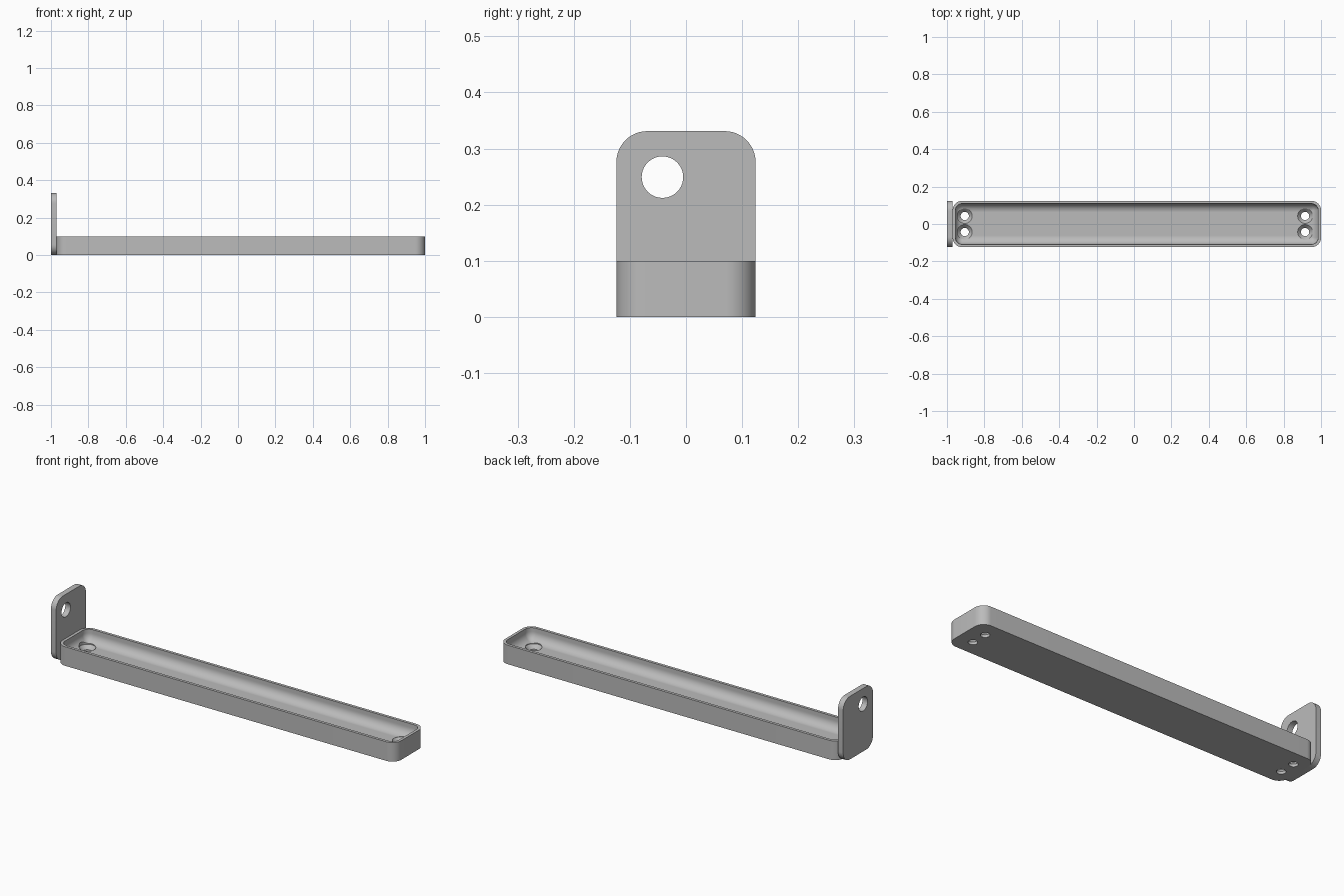
import bpy, bmesh, math
from mathutils import Matrix

if "Cube" in bpy.data.objects:
    bpy.data.objects.remove(bpy.data.objects["Cube"])

grey = bpy.data.materials.new("light_grey")
grey.diffuse_color = (0.5, 0.5, 0.5, 1)
grey.use_nodes = True
grey.node_tree.nodes["Principled BSDF"].inputs["Base Color"].default_value = grey.diffuse_color


def make_object(name, bm, material=True):
    bmesh.ops.recalc_face_normals(bm, faces=bm.faces[:])
    mesh = bpy.data.meshes.new(name)
    bm.to_mesh(mesh)
    bm.free()
    obj = bpy.data.objects.new(name, mesh)
    bpy.context.collection.objects.link(obj)
    if material:
        mesh.materials.append(grey)
    return obj


def rounded_rect(half_u, half_v, radius, steps=12):
    pts = []
    for i, (su, sv) in enumerate([(1, 1), (-1, 1), (-1, -1), (1, -1)]):
        for k in range(steps + 1):
            a = (i + k / steps) * math.pi / 2
            pts.append((su * (half_u - radius) + radius * math.cos(a),
                        sv * (half_v - radius) + radius * math.sin(a)))
    return pts


def loft(name, loops, material=True):
    """Skin a stack of equal-length closed loops and cap both ends."""
    bm = bmesh.new()
    rings = [[bm.verts.new(p) for p in loop] for loop in loops]
    n = len(rings[0])
    for a, b in zip(rings, rings[1:]):
        for i in range(n):
            bm.faces.new((a[i], a[(i + 1) % n], b[(i + 1) % n], b[i]))
    bm.faces.new(rings[0][::-1])
    bm.faces.new(rings[-1])
    return make_object(name, bm, material)


def round_cutter(name, profile, matrix):
    """Revolved cutter from (radius, height) pairs."""
    n = 40
    loops = [[matrix @ Matrix.Translation((r * math.cos(2 * math.pi * i / n),
                                           r * math.sin(2 * math.pi * i / n), h)).translation
              for i in range(n)] for r, h in profile]
    return loft(name, loops, False)


def cut(target, cutters):
    bpy.context.view_layer.objects.active = target
    for c in cutters:
        m = target.modifiers.new("cut", 'BOOLEAN')
        m.object = c
        m.operation = 'DIFFERENCE'
        m.solver = 'EXACT'
        bpy.ops.object.modifier_apply(modifier=m.name)
        bpy.data.objects.remove(c)


def smooth(obj):
    bpy.ops.object.select_all(action='DESELECT')
    obj.select_set(True)
    bpy.context.view_layer.objects.active = obj
    bpy.ops.object.shade_smooth_by_angle(angle=math.radians(25))


# tray: outer wall, flat rim, inner wall and a rounded transition to the floor
HX, HY, CX = 0.985, 0.124, 0.015
FLOOR, WALL, FILLET, CORNER = 0.035, 0.015, 0.045, 0.052
section = [(0, 0), (0, 0.1), (WALL, 0.1)]
for k in range(11):
    a = k / 10 * math.pi / 2
    section.append((WALL + FILLET * (1 - math.cos(a)), FLOOR + FILLET * (1 - math.sin(a))))
loops = []
for inset, z in section:
    outline = rounded_rect(HX - inset, HY - inset, max(CORNER - inset, 0.004))
    loops.append([(CX + u, v, z) for u, v in outline])
tray = loft("tray", loops)

# countersunk screw holes in the floor
screws = [round_cutter("screw_cutter",
                       [(0.022, -0.02), (0.022, 0.014), (0.04, 0.034), (0.04, 0.09)],
                       Matrix.Translation((x, y, 0)))
          for x in (-0.905, 0.915) for y in (-0.043, 0.043)]
cut(tray, screws)
smooth(tray)

# upright end plate with rounded corners
outline = rounded_rect(HY, 0.1655, 0.055)
plate = loft("end_plate", [[(x, u, 0.1655 + v) for u, v in outline] for x in (-1, -0.97)])

# hanging hole through the plate
turn = Matrix.Translation((-0.985, -0.042, 0.249)) @ Matrix.Rotation(math.pi / 2, 4, 'Y')
cut(plate, [round_cutter("hang_cutter", [(0.037, -0.05), (0.037, 0.05)], turn)])
smooth(plate)
